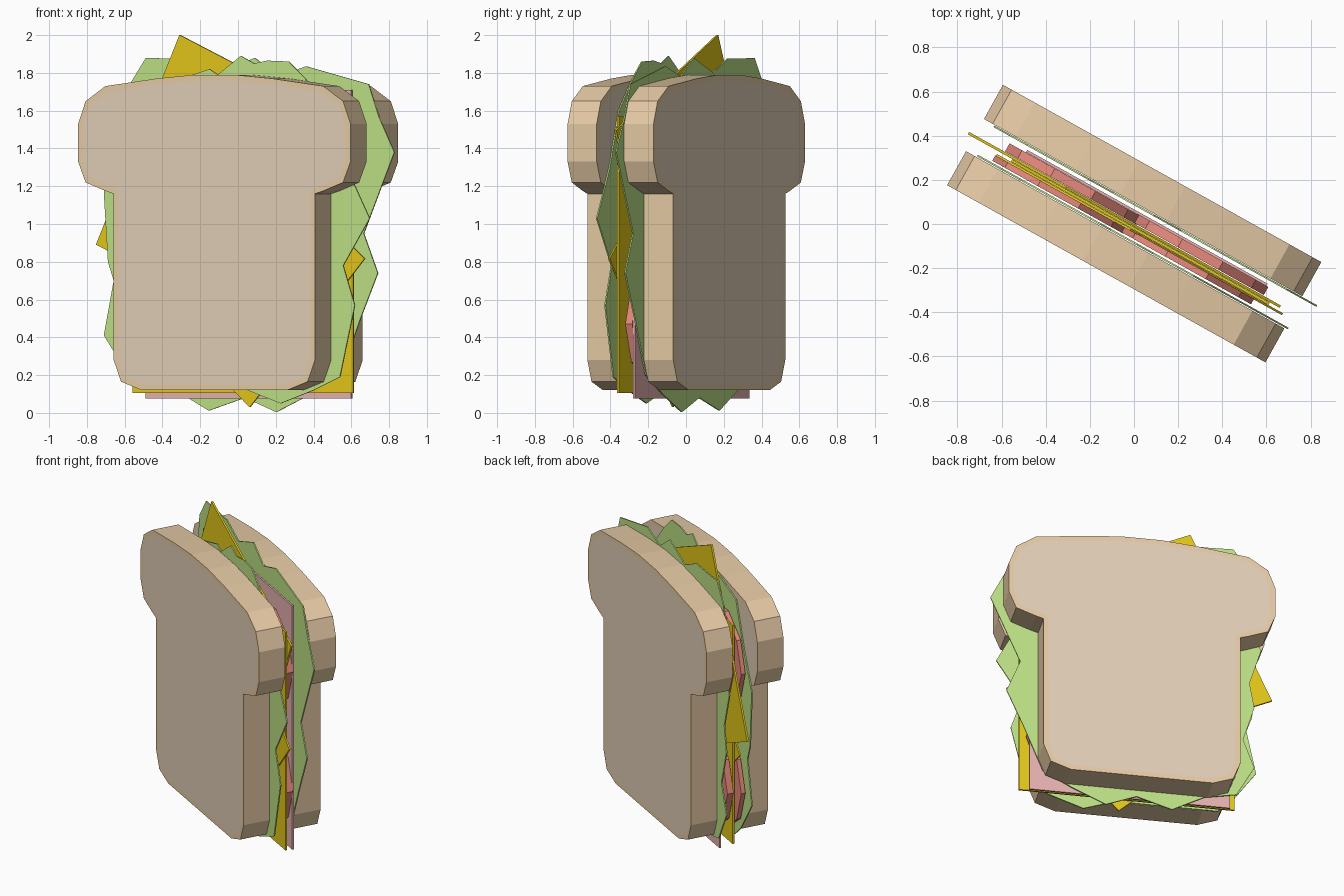
import bpy, bmesh
from math import sin, cos, pi, radians
from mathutils import Matrix

if "Cube" in bpy.data.objects:
    bpy.data.objects.remove(bpy.data.objects["Cube"])

# The whole sandwich is turned about the vertical axis
TURN = Matrix.Rotation(radians(-29.1), 4, 'Z')


def material(name, rgb):
    m = bpy.data.materials.new(name)
    m.diffuse_color = (*rgb, 1)
    m.use_nodes = True
    m.node_tree.nodes["Principled BSDF"].inputs["Base Color"].default_value = m.diffuse_color
    return m


crust = material("crust", (0.80, 0.60, 0.38))
crumb = material("crumb", (0.76, 0.63, 0.48))
green = material("lettuce", (0.52, 0.76, 0.24))
gold = material("cheese", (0.78, 0.58, 0.01))
red = material("tomato", (0.80, 0.25, 0.20))
pink = material("ham", (0.80, 0.45, 0.44))


def slab(name, outline, front, back, mats, inset=0):
    """Extrude an upright (x, z) outline from depth front to depth back."""
    bm = bmesh.new()
    face = bm.faces.new([bm.verts.new((x, front, z)) for x, z in outline])
    ext = bmesh.ops.extrude_face_region(bm, geom=[face], use_keep_orig=True)
    cap = [g for g in ext["geom"] if isinstance(g, bmesh.types.BMFace)][0]
    bmesh.ops.translate(bm, vec=(0, back - front, 0), verts=cap.verts[:])
    bmesh.ops.recalc_face_normals(bm, faces=bm.faces[:])
    if inset:
        caps = [f for f in bm.faces if abs(f.normal.y) > 0.9]
        bmesh.ops.inset_individual(bm, faces=caps, thickness=inset)
        for f in caps:
            f.material_index = 1
    bm.transform(TURN)
    me = bpy.data.meshes.new(name)
    bm.to_mesh(me)
    bm.free()
    for m in mats:
        me.materials.append(m)
    ob = bpy.data.objects.new(name, me)
    bpy.context.collection.objects.link(ob)
    return ob


def box(x0, x1, z0, z1):
    return [(x0, z0), (x1, z0), (x1, z1), (x0, z1)]


def tilted(corner, side, angle):
    """Square starting at a corner, first edge at the given angle."""
    a = radians(angle)
    dx, dz = side * cos(a), side * sin(a)
    x, z = corner
    return [(x, z), (x + dx, z + dz), (x + dx - dz, z + dz + dx), (x - dz, z + dx)]


# Bread slices: half outline mirrored
half = [(0.12, 1.79), (0.35, 1.77), (0.66, 1.73), (0.78, 1.65), (0.825, 1.53),
        (0.825, 1.33), (0.78, 1.22), (0.66, 1.175), (0.61, 1.16),
        (0.61, 0.28), (0.565, 0.165), (0.44, 0.12)]
bread = half + [(-x, z) for x, z in reversed(half)]
slab("front_bread", bread, -0.258, -0.082, [crust, crumb], 0.032)
slab("back_bread", bread, 0.085, 0.262, [crust, crumb], 0.032)

# Lettuce leaves with ragged edges
leaf_front = [(-0.55, 1.70), (-0.30, 1.77), (-0.13, 1.82), (-0.08, 1.79), (0.06, 1.89),
              (0.14, 1.85), (0.22, 1.865), (0.35, 1.86), (0.45, 1.77), (0.60, 1.60),
              (0.70, 1.30), (0.84, 1.03), (0.68, 0.78), (0.75, 0.57), (0.66, 0.19),
              (0.50, 0.12), (0.30, 0.05), (0.10, 0.12), (-0.53, 0.12), (-0.62, 0.20),
              (-0.77, 0.41), (-0.71, 0.70), (-0.745, 0.80), (-0.77, 1.17), (-0.66, 1.40)]
leaf_back = [(-0.69, 1.75), (-0.60, 1.88), (-0.45, 1.875), (-0.31, 1.875), (-0.15, 1.80),
             (0.06, 1.88), (0.20, 1.78), (0.37, 1.835), (0.75, 1.74), (0.81, 1.57),
             (0.905, 1.38), (0.72, 0.95), (0.805, 0.74), (0.70, 0.50), (0.58, 0.20),
             (0.40, 0.10), (0.19, 0.004), (0.0, 0.08), (-0.22, 0.012), (-0.42, 0.12),
             (-0.62, 0.16), (-0.73, 0.36), (-0.66, 0.55), (-0.73, 0.78), (-0.70, 0.95),
             (-0.77, 1.18), (-0.72, 1.45)]
slab("front_lettuce", leaf_front, -0.078, -0.070, [green])
slab("back_lettuce", leaf_back, 0.074, 0.082, [green])

# Cheese: one upright sheet and two turned ones
slab("cheese_upright", box(-0.625, 0.71, 0.105, 1.57), -0.024, -0.012, [gold])
slab("cheese_tilted", tilted((0.255, 0.385), 1.22, 65.5), -0.011, 0.001, [gold])
slab("cheese_diamond", tilted((0.09, 0.03), 1.05, 48.5), -0.035, -0.025, [gold])

# Ham sheet
slab("ham", box(-0.585, 0.66, 0.075, 1.71), 0.046, 0.058, [pink])

# Tomato slices: a two by two grid on each side of the cheese
for side, front, back, shift in (("front", -0.062, -0.034, -0.03), ("back", 0.003, 0.045, 0.0)):
    for i, (cx, cz) in enumerate([(-0.33, 0.47), (0.33, 0.47), (-0.33, 1.27), (0.33, 1.27)]):
        ring = [(cx + shift + 0.34 * cos(k * pi / 5), cz + 0.34 * sin(k * pi / 5)) for k in range(10)]
        off = 0.002 * (i % 2)
        slab(f"{side}_tomato_{i + 1}", ring, front + off, back + off, [red])
